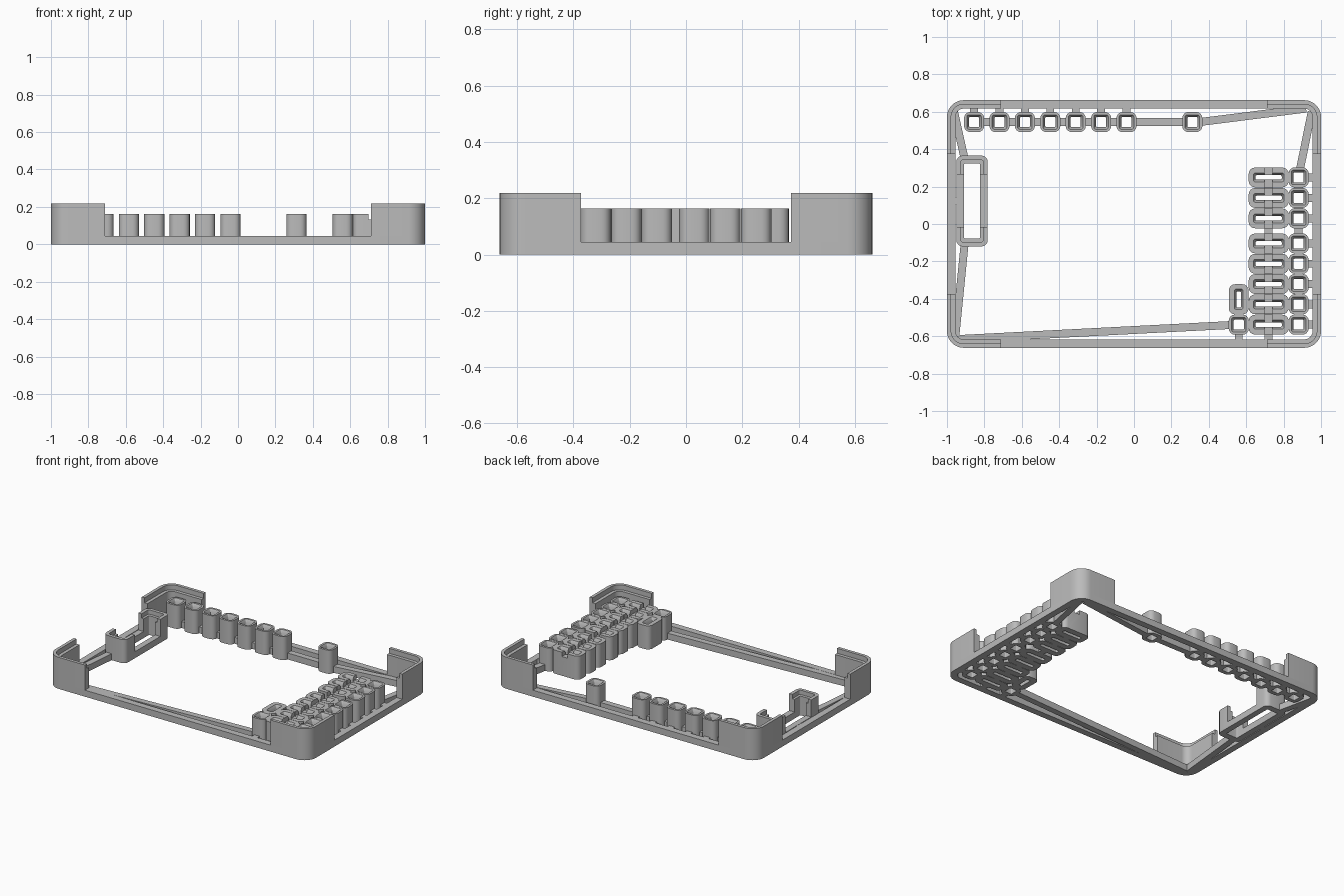
import bpy, bmesh, math
from mathutils import Vector

if "Cube" in bpy.data.objects:
    bpy.data.objects.remove(bpy.data.objects["Cube"])

gray = bpy.data.materials.new("plain gray")
gray.diffuse_color = (0.5, 0.5, 0.5, 1)
gray.use_nodes = True
gray.node_tree.nodes["Principled BSDF"].inputs["Base Color"].default_value = gray.diffuse_color
BASE, SOCKET, WALL = 0.045, 0.163, 0.219   # heights of rails, sockets, corner walls
HX, HY, T = 1.0, 0.662, 0.045              # frame half sizes and rail width


def finish(name, bm, smooth=True):
    bmesh.ops.recalc_face_normals(bm, faces=bm.faces)
    me = bpy.data.meshes.new(name)
    bm.to_mesh(me)
    bm.free()
    ob = bpy.data.objects.new(name, me)
    bpy.context.collection.objects.link(ob)
    me.materials.append(gray)
    if smooth:
        bpy.ops.object.select_all(action='DESELECT')
        ob.select_set(True)
        bpy.context.view_layer.objects.active = ob
        bpy.ops.object.shade_smooth_by_angle(angle=math.radians(35))
    return ob


def round_rect(cx, cy, hx, hy, r, seg):
    pts = []
    for k, (sx, sy) in enumerate(((1, 1), (-1, 1), (-1, -1), (1, -1))):
        for i in range(seg + 1):
            a = math.pi / 2 * (k + i / seg)
            pts.append((cx + sx * (hx - r) + r * math.cos(a),
                        cy + sy * (hy - r) + r * math.sin(a)))
    return pts


def tube(name, rings, smooth=True):
    """Closed ring body: rings of (outline, height) bridged in order, last to first."""
    bm = bmesh.new()
    loops = [[bm.verts.new((x, y, z)) for x, y in pts] for pts, z in rings]
    n = len(loops[0])
    for a, b in zip(loops, loops[1:] + loops[:1]):
        for i in range(n):
            j = (i + 1) % n
            bm.faces.new((a[i], a[j], b[j], b[i]))
    return finish(name, bm, smooth)


def socket(name, x, y, hx=0.054, hy=0.054, inx=0.027, iny=0.027):
    """Rounded post with a through hole that flares at the top."""
    out = round_rect(x, y, hx, hy, 0.034, 4)
    hole = round_rect(x, y, inx, iny, 0.006, 4)
    flare = round_rect(x, y, inx + 0.012, iny + 0.012, 0.012, 4)
    return tube(name, [(out, 0), (out, SOCKET), (flare, SOCKET), (hole, SOCKET - 0.02), (hole, 0)])


def box(name, x0, x1, y0, y1, z0, z1):
    bm = bmesh.new()
    bmesh.ops.create_cube(bm, size=1)
    for v in bm.verts:
        v.co = ((x0 + x1) / 2 + v.co.x * (x1 - x0), (y0 + y1) / 2 + v.co.y * (y1 - y0),
                (z0 + z1) / 2 + v.co.z * (z1 - z0))
    return finish(name, bm, False)


def strut(name, a, b, w=0.042, h=0.044):
    """Low straight bar between two points."""
    a, b = Vector(a), Vector(b)
    d = (b - a).normalized()
    s = Vector((-d.y, d.x)) * w / 2
    bm = bmesh.new()
    f = bm.faces.new([bm.verts.new((p.x, p.y, 0)) for p in (a - s, b - s, b + s, a + s)])
    ext = bmesh.ops.extrude_face_region(bm, geom=[f])
    bmesh.ops.translate(bm, vec=(0, 0, h),
                        verts=[v for v in ext["geom"] if isinstance(v, bmesh.types.BMVert)])
    return finish(name, bm, False)


def cut(ob, cutter):
    m = ob.modifiers.new("cut", 'BOOLEAN')
    m.operation, m.solver, m.object = 'DIFFERENCE', 'EXACT', cutter


def helper(cutter):
    cutter.hide_render = True
    cutter.hide_set(True)


# Rectangular base frame
outer = round_rect(0, 0, HX, HY, 0.09, 8)
inner = round_rect(0, 0, HX - T, HY - T, 0.045, 8)
tube("base_frame", [(outer, 0), (outer, BASE), (inner, BASE), (inner, 0)])


# Corner walls with an inner ledge
def corner_wall(sx, sy):
    R = 0.09
    path = [(0.712, HY, 0, 1)]
    for i in range(9):
        a = math.pi / 2 * (1 - i / 8)
        c, s = math.cos(a), math.sin(a)
        path.append((HX - R + R * c, HY - R + R * s, c, s))
    path.append((HX, 0.373, 1, 0))
    section = [(0, BASE), (0, WALL), (0.022, WALL), (0.022, 0.185), (T, 0.185), (T, BASE)]
    bm = bmesh.new()
    rows = [[bm.verts.new((sx * (x - nx * o), sy * (y - ny * o), z)) for o, z in section]
            for x, y, nx, ny in path]
    for a, b in zip(rows, rows[1:]):
        for i in range(6):
            j = (i + 1) % 6
            bm.faces.new((a[i], a[j], b[j], b[i]))
    bm.faces.new(rows[0])
    bm.faces.new(rows[-1])
    finish("corner_wall", bm)


for sx in (-1, 1):
    for sy in (-1, 1):
        corner_wall(sx, sy)

# Back row of sockets with ties to the frame
ROW = 0.545
row_x = [-0.855 + 0.1358 * i for i in range(7)] + [0.312]
for x in row_x:
    socket("back_socket", x, ROW)
    if x < 0.3:
        strut("back_tie", (x, ROW + 0.045), (x, HY - 0.03))
for a, b in zip(row_x, row_x[1:]):
    strut("back_link", (a + 0.045, ROW), (b - 0.045, ROW))

# Right bank: a column of square sockets and a column of wide ones
bank_y = [0.249 - 0.1095 * i for i in range(3)] + [-0.104 - 0.1085 * i for i in range(5)]
notch = box("notch_cutter", 0.699, 0.741, -0.7, 0.4, SOCKET - 0.03, 0.3)
for y in bank_y:
    socket("side_socket", 0.88, y)
    strut("side_tie", (0.925, y), (0.975, y))
    cut(socket("wide_socket", 0.72, y, 0.107, 0.053, 0.07, 0.012), notch)
helper(notch)
for a, b in zip(bank_y, bank_y[1:]):
    for x in (0.72, 0.88):
        strut("bank_link", (x, a - 0.045), (x, b + 0.045))
strut("bank_tie", (0.72, -0.58), (0.72, -0.63))

# Short column at the front of the bank
socket("front_socket", 0.56, -0.538)
socket("tall_socket", 0.56, -0.403, 0.053, 0.081, 0.012, 0.043)
strut("front_tie", (0.56, -0.58), (0.56, -0.63))
strut("front_link", (0.56, -0.5), (0.56, -0.47))

# Left clip: long ring with raised ends
CX, CY = -0.866, 0.123
ring = round_rect(CX, CY, 0.084, 0.243, 0.034, 4)
gap = round_rect(CX, CY, 0.043, 0.2, 0.006, 4)
flare = round_rect(CX, CY, 0.06, 0.22, 0.012, 4)
clip = tube("left_clip", [(ring, 0), (ring, SOCKET), (flare, SOCKET),
                          (flare, SOCKET - 0.03), (gap, SOCKET - 0.03), (gap, 0)])
middle = box("clip_cutter", -1.1, -0.7, -0.015, 0.265, BASE, 0.3)
cut(clip, middle)
helper(middle)
strut("clip_tie", (-0.965, CY), (-0.93, CY))

# Thin struts running to the frame corners
strut("left_back_strut", (-0.905, 0.345), (-0.962, 0.6))
strut("left_front_strut", (-0.905, -0.1), (-0.955, -0.6))
strut("front_strut", (0.52, -0.54), (-0.94, -0.615))
strut("right_strut", (0.885, 0.28), (0.95, 0.6))
strut("back_strut", (0.35, 0.545), (0.92, 0.617))
